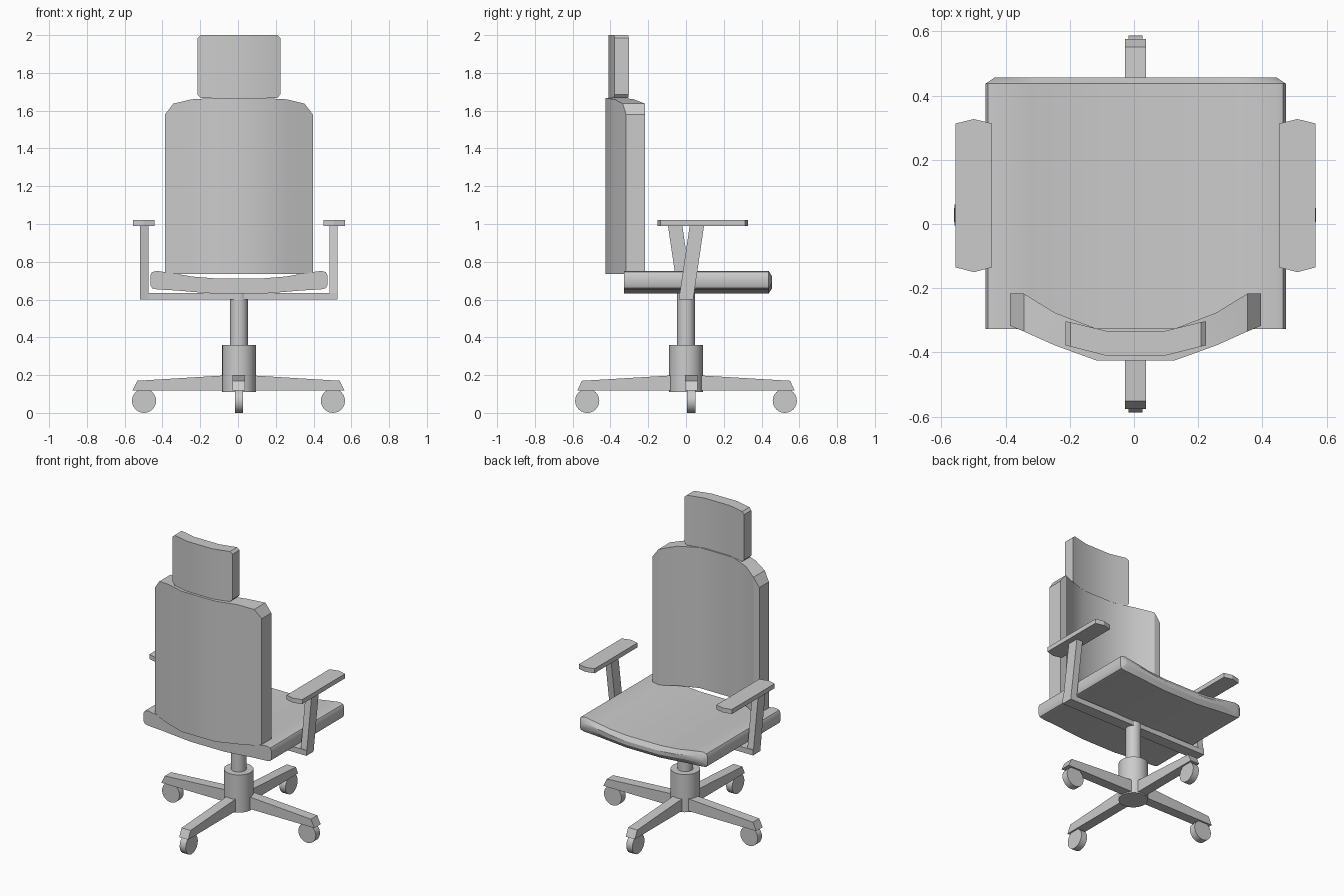
import bpy, bmesh, math
from mathutils import Matrix

if "Cube" in bpy.data.objects:
    bpy.data.objects.remove(bpy.data.objects["Cube"])

CX = 0.005  # symmetry plane of the chair


def finish(name, bm, smooth=True):
    bmesh.ops.recalc_face_normals(bm, faces=bm.faces)
    me = bpy.data.meshes.new(name)
    bm.to_mesh(me)
    bm.free()
    ob = bpy.data.objects.new(name, me)
    bpy.context.collection.objects.link(ob)
    if smooth:
        bpy.ops.object.select_all(action='DESELECT')
        ob.select_set(True)
        bpy.context.view_layer.objects.active = ob
        bpy.ops.object.shade_smooth_by_angle(angle=math.radians(30))
    return ob


def loft(name, rings, smooth=True):
    """Skin closed rings of equal length and cap both ends."""
    bm = bmesh.new()
    vs = [[bm.verts.new(p) for p in r] for r in rings]
    n = len(rings[0])
    for a, b in zip(vs, vs[1:]):
        for i in range(n):
            j = (i + 1) % n
            bm.faces.new((a[i], a[j], b[j], b[i]))
    bm.faces.new(vs[0])
    bm.faces.new(vs[-1][::-1])
    return finish(name, bm, smooth)


def cylinder(name, r, depth, loc, rot=Matrix(), seg=24):
    bm = bmesh.new()
    bmesh.ops.create_cone(bm, cap_ends=True, segments=seg, radius1=r, radius2=r,
                          depth=depth, matrix=Matrix.Translation(loc) @ rot)
    return finish(name, bm)


def both_sides(half):
    """Mirror stations (distance, ...) listed from the outside inwards."""
    return [(CX - s[0], *s[1:]) for s in half] + [(CX + s[0], *s[1:]) for s in half[::-1]]


def curved_panel(name, half):
    """Upright curved cushion; stations are (x, y front, y back, z low, z high)."""
    loft(name, [[(x, yf, z0), (x, yb, z0), (x, yb, z1), (x, yf, z1)]
                for x, yf, yb, z0, z1 in both_sides(half)])


# backrest and headrest
curved_panel("backrest", [
    (0.391, -0.217, -0.317, 0.735, 1.58), (0.348, -0.217, -0.335, 0.735, 1.637),
    (0.252, -0.276, -0.378, 0.735, 1.66), (0.122, -0.326, -0.425, 0.735, 1.667)])
curved_panel("headrest", [
    (0.219, -0.303, -0.378, 1.685, 1.985), (0.203, -0.306, -0.382, 1.668, 2.0),
    (0.092, -0.333, -0.41, 1.668, 2.0)])

# seat: dished section run front to back, with a bulged front edge
section = both_sides([(0.468, 0.675, 0.73), (0.46, 0.66, 0.745), (0.435, 0.654, 0.752),
                      (0.33, 0.648, 0.736), (0.25, 0.641, 0.722), (0.125, 0.631, 0.712)])


def seat_ring(y, inset=0.0):
    low, high = [], []
    for x, z0, z1 in section:
        x = CX + (x - CX) * (1 - inset * 2)
        mid, h = (z0 + z1) / 2, max((z1 - z0) / 2 - inset, 0.012)
        low.append((x, y, mid - h))
        high.append((x, y, mid + h))
    return low + high[::-1]


loft("seat", [seat_ring(-0.327), seat_ring(0.437), seat_ring(0.456, 0.03)])


# armrests: pad on a leaning post (the two posts lean opposite ways)
def rect(x0, x1, y0, y1, z):
    return [(x0, y0, z), (x1, y0, z), (x1, y1, z), (x0, y1, z)]


for side, s in (("left", -1), ("right", 1)):
    xi, xo = CX + s * 0.479, CX + s * 0.523
    loft(side + "_arm_post", [rect(xi, xo, -0.038, 0.038, 0.6),
                              rect(xi, xo, s * 0.058 - 0.038, s * 0.058 + 0.038, 0.995)], False)
    c = CX + s * 0.504
    outline = [(-0.057, -0.135), (0, -0.15), (0.057, -0.135),
               (0.057, 0.313), (0, 0.327), (-0.057, 0.313)]
    loft(side + "_arm_pad", [[(c + x, y, z) for x, y in outline] for z in (0.99, 1.02)], False)
loft("arm_crossbar", [rect(CX - 0.523, CX + 0.523, -0.038, 0.038, z) for z in (0.6, 0.635)], False)

# central column
cylinder("gas_column", 0.047, 0.32, (CX, 0, 0.48))
cylinder("column_housing", 0.089, 0.25, (CX, 0, 0.235))

# four base legs with casters
for i, (name, reach, wheel) in enumerate((("right", 0.561, 0.5), ("rear", 0.576, 0.523),
                                          ("left", 0.561, 0.5), ("front", 0.576, 0.523))):
    y_off = 0.028 if i % 2 == 0 else 0
    x_off = CX if i % 2 else CX / 2
    turn = Matrix.Translation((x_off, y_off, 0)) @ Matrix.Rotation(i * math.pi / 2, 4, 'Z')
    profile = [(0, 0.118), (reach, 0.118), (reach - 0.025, 0.17), (0.06, 0.199), (0, 0.199)]
    leg = loft(name + "_leg", [[(x, y, z) for x, z in profile] for y in (-0.033, 0.033)], False)
    leg.data.transform(turn)
    caster = cylinder(name + "_caster", 0.064, 0.044, (wheel, 0, 0.064),
                      Matrix.Rotation(math.pi / 2, 4, 'X'))
    caster.data.transform(turn)
